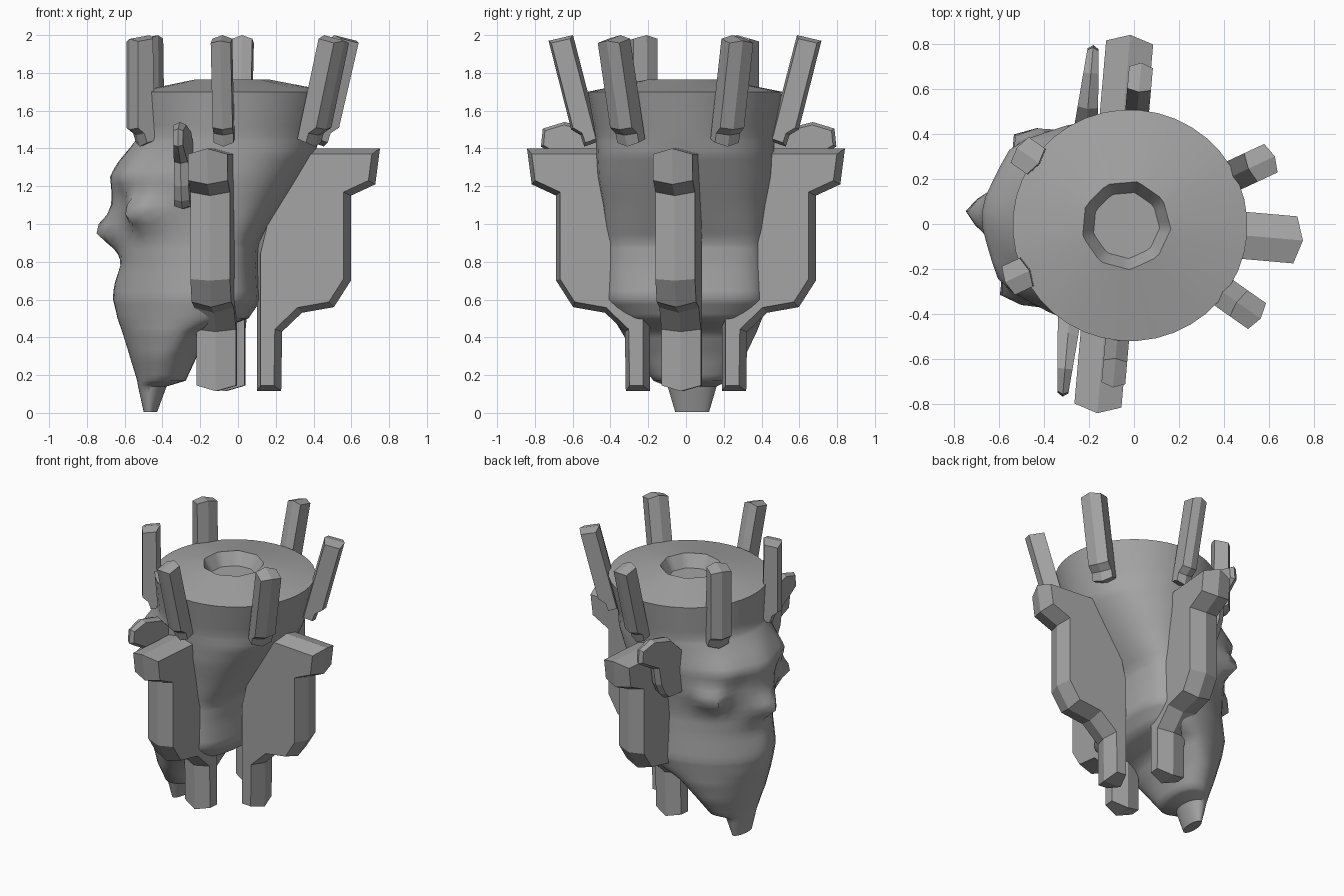
import bpy, bmesh, math
from mathutils import Vector, Matrix

if "Cube" in bpy.data.objects:
    bpy.data.objects.remove(bpy.data.objects["Cube"])

# The whole model is turned slightly about its own axis
PIVOT = Matrix.Translation((-0.09, 0, 0)) @ Matrix.Rotation(math.radians(-5), 4, 'Z')
stone = bpy.data.materials.new("dark_stone")
stone.diffuse_color = (0.37, 0.37, 0.37, 1)
stone.use_nodes = True
stone.node_tree.nodes["Principled BSDF"].inputs["Base Color"].default_value = stone.diffuse_color


def finish(name, bm, smooth=None):
    bmesh.ops.recalc_face_normals(bm, faces=bm.faces)
    me = bpy.data.meshes.new(name)
    bm.to_mesh(me)
    bm.free()
    me.materials.append(stone)
    ob = bpy.data.objects.new(name, me)
    bpy.context.collection.objects.link(ob)
    if smooth:
        bpy.ops.object.select_all(action='DESELECT')
        ob.select_set(True)
        bpy.context.view_layer.objects.active = ob
        bpy.ops.object.shade_smooth_by_angle(angle=math.radians(smooth))
    return ob


def inset(poly, d):
    # mitred inset of a counter-clockwise outline
    out = []
    for i, p in enumerate(poly):
        p = Vector(p)
        a = (p - Vector(poly[i - 1])).normalized()
        b = (Vector(poly[(i + 1) % len(poly)]) - p).normalized()
        na, nb = Vector((-a.y, a.x)), Vector((-b.y, b.x))
        out.append(p + (na + nb) * d / max(0.6, 1 + na.dot(nb)))
    return out


def plate(name, poly, half, angle, origin=(0, 0), d=0.035, taper=0.0):
    # upright (radius, z) outline extruded sideways, with a ridge round its edge
    m = PIVOT @ Matrix.Translation((*origin, 0)) @ Matrix.Rotation(math.radians(angle), 4, 'Z')
    bm = bmesh.new()
    r0 = min(p[0] for p in poly)
    r1 = max(p[0] for p in poly)
    rows = []
    for side, pts in ((-1, inset(poly, d)), (0, poly), (1, inset(poly, d))):
        rows.append([bm.verts.new(m @ Vector(
            (r, side * half * (1 - taper * (r - r0) / (r1 - r0)), z))) for r, z in pts])
    n = len(poly)
    for a, b in zip(rows, rows[1:]):
        for i in range(n):
            j = (i + 1) % n
            bm.faces.new((a[i], a[j], b[j], b[i]))
    bm.faces.new(rows[0])
    bm.faces.new(rows[-1])
    return finish(name, bm)


# Fins with legs on three sides
FIN = [(0.19, 0.115), (0.32, 0.115), (0.325, 0.43), (0.43, 0.53), (0.6, 0.56), (0.69, 0.7),
       (0.69, 1.15), (0.82, 1.21), (0.845, 1.4), (0.42, 1.4), (0.25, 1.1), (0.19, 0.85)]
for label, ang in (("right", 0), ("back", 90), ("front", -90)):
    plate(label + "_fin", FIN, 0.105, ang, d=0.03)

# Crown of six spikes, the two over the face standing upright
LEAN = [(0.45, 1.44), (0.535, 1.41), (0.555, 1.47), (0.605, 1.5), (0.725, 1.97), (0.595, 2.0)]
UPRIGHT = [(0.47, 1.43), (0.54, 1.41), (0.56, 1.47), (0.6, 1.5), (0.6, 1.98), (0.48, 2.0)]
for k in range(6):
    ang = 30 + 60 * k
    plate("crown_spike", UPRIGHT if ang in (150, 210) else LEAN,
          0.053 if ang in (90, 270) else 0.07, ang, (0.06, 0), 0.016)

# Ears
EAR = [(0.36, 1.08), (0.53, 1.08), (0.57, 1.12), (0.61, 1.2), (0.63, 1.32), (0.72, 1.37),
       (0.785, 1.41), (0.775, 1.505), (0.66, 1.54), (0.5, 1.5), (0.4, 1.4)]
for s in (-1, 1):
    plate("ear", EAR, 0.058, 90 * s, (-0.16, 0), 0.015, 0.6)

# Head and bowl: z, x min, x max, half width, x of widest point, squareness of bowl side
RINGS = [(0.005, -0.50, -0.43, 0.09, -0.465, 2), (0.14, -0.53, -0.38, 0.13, -0.46, 2),
         (0.17, -0.535, -0.28, 0.2, -0.4, 2.3), (0.3, -0.575, -0.22, 0.29, -0.36, 2.2),
         (0.43, -0.615, -0.14, 0.36, -0.28, 2.3), (0.5, -0.64, 0.05, 0.395, -0.2, 2.6),
         (0.6, -0.66, 0.115, 0.43, -0.14, 3.2), (0.78, -0.64, 0.105, 0.42, -0.12, 3.2),
         (0.9, -0.65, 0.11, 0.415, -0.11, 3.2), (1.1, -0.67, 0.235, 0.44, -0.1, 2.7),
         (1.25, -0.67, 0.33, 0.465, -0.08, 2.4), (1.37, -0.59, 0.405, 0.47, -0.05, 2.2),
         (1.46, -0.53, 0.435, 0.475, -0.04, 2), (1.7, -0.54, 0.505, 0.515, -0.02, 2)]
# Nose, mouth, beard, brow; then cheeks, eye sockets, brows: x, y, z, radius, push
BUMPS = [(-0.68, 0, 0.96, 0.08, 0.11), (-0.64, 0, 0.8, 0.1, -0.02),
         (-0.66, 0, 0.68, 0.09, 0.01), (-0.6, 0, 1.3, 0.1, 0.02)]
for s in (-1, 1):
    BUMPS += [(-0.48, 0.33 * s, 1.05, 0.085, 0.11), (-0.61, 0.19 * s, 1.12, 0.08, -0.03),
              (-0.54, 0.28 * s, 1.25, 0.1, 0.03)]
SEG = 40
STEPS = 4


def spow(v, e):
    return math.copysign(abs(v) ** e, v)


bm = bmesh.new()
loops = []
for k in range(len(RINGS)):
    for t in (range(STEPS) if k < len(RINGS) - 1 else (0,)):
        t /= STEPS
        nxt = RINGS[min(k + 1, len(RINGS) - 1)]
        z, x0, x1, w, mid, n = [a + (b - a) * t for a, b in zip(RINGS[k], nxt)]
        face = 1.78 if 0.2 < z < 1.0 else min(2, 1.78 + 2 * abs(z - (0.2 if z < 0.2 else 1.0)))
        ring = []
        for i in range(SEG):
            a = math.tau * i / SEG
            c, s = math.cos(a), math.sin(a)
            if c > 0:
                p = Vector((mid + (x1 - mid) * spow(c, 2 / n), w * spow(s, 2 / n), z))
            else:
                p = Vector((mid + (mid - x0) * spow(c, 2 / face), w * spow(s, 2 / face), z))
            out = Vector((p.x - mid, p.y, 0)).normalized()
            push = sum(h * math.exp(-((p - Vector(b)).length / r) ** 2)
                       for *b, r, h in BUMPS)
            ring.append(p + out * push)
        loops.append(ring)
# Raised lid with a nine-sided hollow
for r, z in ((0.2, 1.765), (0.15, 1.68)):
    ring = []
    for i in range(SEG):
        a = math.tau * i / SEG
        k = math.cos(math.pi / 9) / math.cos((a % (math.tau / 9)) - math.pi / 9)
        ring.append(Vector((-0.035 + r * k * math.cos(a), r * k * math.sin(a), z)))
    loops.append(ring)
shift = PIVOT @ Matrix.Translation((0.09, 0, 0))
loops = [[bm.verts.new(shift @ p) for p in ring] for ring in loops]
for a, b in zip(loops, loops[1:]):
    for i in range(SEG):
        j = (i + 1) % SEG
        bm.faces.new((a[i], a[j], b[j], b[i]))
bm.faces.new(loops[0])
bm.faces.new(loops[-1])
finish("head_bowl", bm, 50)
